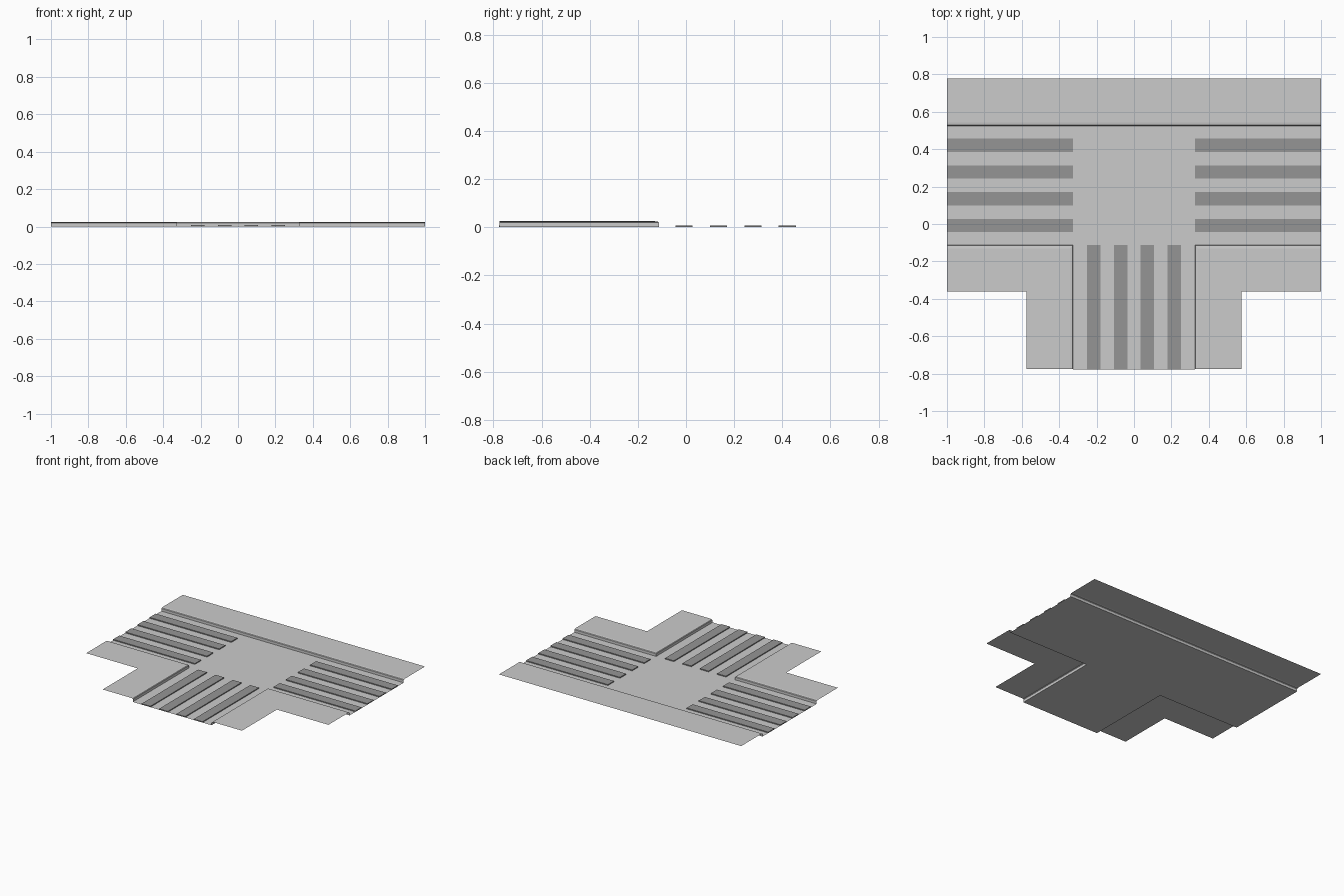
import bpy

if "Cube" in bpy.data.objects:
    bpy.data.objects.remove(bpy.data.objects["Cube"])

HALF_Y = 0.777          # half depth of the tile
STEM = 0.325            # half width of the side road
BACK, FRONT = 0.525, -0.112   # kerb lines of the main road
STRIPE_Z = 0.007
# kerb cross-section: (distance from road edge, height)
KERB = [(0, 0), (0, 0.019), (0.004, 0.023), (0.018, 0.025)]
INSET, TOP = KERB[-1]


def make(name, verts, faces, mat=None):
    mesh = bpy.data.meshes.new(name)
    mesh.from_pydata(verts, [], faces)
    mesh.update()
    obj = bpy.data.objects.new(name, mesh)
    bpy.context.collection.objects.link(obj)
    if mat:
        mesh.materials.append(mat)
    return obj


def sheet(name, outline, z):
    return make(name, [(x, y, z) for x, y in outline], [list(range(len(outline)))])


def kerb(name, path):
    """Sweep the kerb section; path is a list of (point, inward offset direction)."""
    n = len(KERB)
    verts = [(p[0] + d[0] * o, p[1] + d[1] * o, z) for p, d in path for o, z in KERB]
    faces = [(i * n + j, (i + 1) * n + j, (i + 1) * n + j + 1, i * n + j + 1)
             for i in range(len(path) - 1) for j in range(n - 1)]
    return make(name, verts, faces)


def stripe(name, x0, x1, y0, y1):
    # thin raised strip, open underneath
    verts = [(x, y, z) for z in (0, STRIPE_Z) for x, y in
             ((x0, y0), (x1, y0), (x1, y1), (x0, y1))]
    faces = [(4, 5, 6, 7)] + [(i, (i + 1) % 4, (i + 1) % 4 + 4, i + 4) for i in range(4)]
    return make(name, verts, faces, dark)


dark = bpy.data.materials.new("stripe_grey")
dark.diffuse_color = (0.3, 0.3, 0.3, 1)
dark.use_nodes = True
dark.node_tree.nodes["Principled BSDF"].inputs["Base Color"].default_value = dark.diffuse_color

# T-shaped road surface
sheet("road", [(-1, FRONT), (-STEM, FRONT), (-STEM, -HALF_Y), (STEM, -HALF_Y),
               (STEM, FRONT), (1, FRONT), (1, BACK), (-1, BACK)], 0)

# Back pavement and kerb
sheet("back_pavement", [(-1, BACK + INSET), (1, BACK + INSET), (1, HALF_Y), (-1, HALF_Y)], TOP)
kerb("back_kerb", [((-1, BACK), (0, 1)), ((1, BACK), (0, 1))])

# Corner pavements and kerbs, left and right
for side, s in (("left", -1), ("right", 1)):
    ix, iy = STEM + INSET, FRONT - INSET
    outline = [(s * ix, iy), (s * ix, -0.774), (s * 0.575, -0.774),
               (s * 0.575, -0.362), (s, -0.362), (s, iy)]
    path = [((s, FRONT), (0, -1)), ((s * STEM, FRONT), (s, -1)),
            ((s * STEM, -0.774), (s, 0))]
    if s < 0:
        outline.reverse()
        path.reverse()
    sheet(side + "_pavement", outline[::1], TOP)
    kerb(side + "_kerb", path[::-1])

# Crossing stripes on all three arms
for i in range(4):
    y = -0.008 + i * 0.143
    x = -0.215 + i * 0.1433
    stripe(f"left_stripe_{i + 1}", -1, -STEM, y - 0.036, y + 0.036)
    stripe(f"right_stripe_{i + 1}", STEM, 1, y - 0.036, y + 0.036)
    stripe(f"front_stripe_{i + 1}", x - 0.036, x + 0.036, -HALF_Y, FRONT)

# Make every sheet's top side face upward
for obj in bpy.context.collection.objects:
    if any(p.normal.z < -0.1 for p in obj.data.polygons):
        obj.data.flip_normals()
